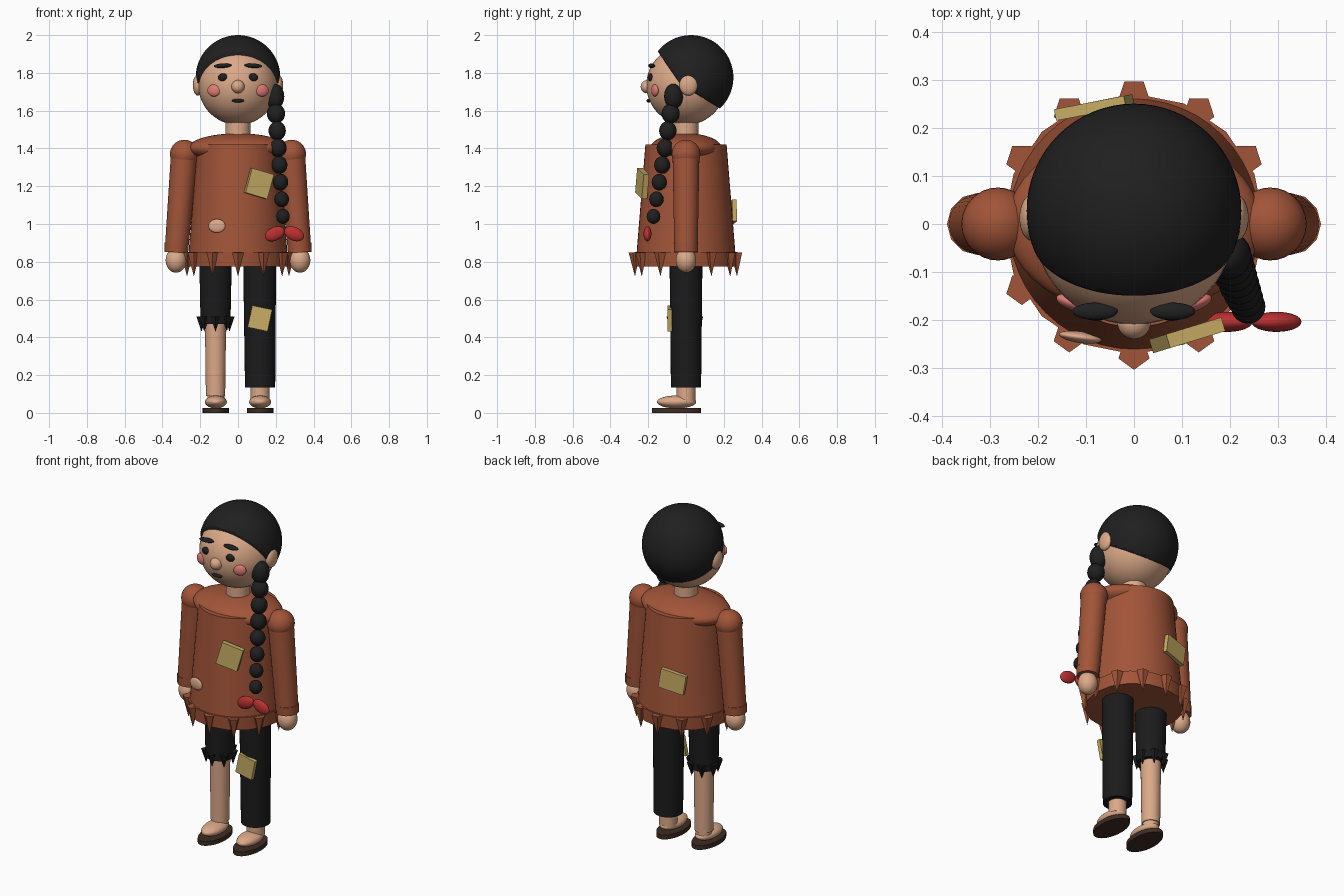
import bpy, bmesh
from math import radians, sin, cos, tau, sqrt
from mathutils import Vector

cube = bpy.data.objects.get("Cube")
if cube:
    bpy.data.objects.remove(cube, do_unlink=True)


def material(name, r, g, b):
    m = bpy.data.materials.new(name)
    m.use_nodes = True
    m.diffuse_color = (r, g, b, 1)
    bsdf = next(n for n in m.node_tree.nodes if n.type == 'BSDF_PRINCIPLED')
    bsdf.inputs["Base Color"].default_value = (r, g, b, 1)
    bsdf.inputs["Roughness"].default_value = 0.8
    return m


SKIN = material("skin", .72, .40, .25)
RUST = material("rust_cloth", .36, .09, .04)
BLACK = material("black_hair", .014, .014, .014)
DARK = material("dark_trousers", .011, .011, .011)
YELLOW = material("patch_yellow", .58, .42, .13)
RED = material("ribbon_red", .50, .03, .03)
PINK = material("cheek_pink", .75, .20, .17)
SOLE = material("sole_brown", .05, .026, .017)


def finish(name, mat):
    ob = bpy.context.object
    ob.name = name
    ob.data.name = name
    ob.data.materials.append(mat)
    bpy.ops.object.shade_smooth_by_angle(angle=radians(40))
    return ob


def ball(name, mat, loc, size, ry=0, rz=0, seg=32):
    bpy.ops.mesh.primitive_uv_sphere_add(segments=seg, ring_count=seg // 2, radius=1, location=loc,
                                         rotation=(0, radians(ry), radians(rz)))
    bpy.context.object.scale = size if isinstance(size, tuple) else (size,) * 3
    return finish(name, mat)


def tube(name, mat, low, high, r_low, r_high, sides=32):
    """Tapered cylinder between two points."""
    low, high = Vector(low), Vector(high)
    axis = high - low
    bpy.ops.mesh.primitive_cone_add(vertices=sides, radius1=r_low, radius2=r_high, depth=axis.length,
                                    location=(low + high) / 2)
    bpy.context.object.rotation_euler = axis.to_track_quat('Z', 'Y').to_euler()
    return finish(name, mat)


def patch(name, loc, size, ry, rz):
    bpy.ops.mesh.primitive_cube_add(size=1, location=loc, rotation=(0, radians(ry), radians(rz)))
    bpy.context.object.scale = size
    return finish(name, YELLOW)


def spike_ring(name, mat, centre, ring, top, tip, radius, count):
    """Hanging cones set around a circle."""
    for i in range(count):
        a = tau * i / count - tau / 4
        x, y = centre[0] + ring * cos(a), centre[1] + ring * sin(a)
        bpy.ops.mesh.primitive_cone_add(vertices=5, radius1=0, radius2=radius, depth=top - tip,
                                        location=(x, y, (top + tip) / 2), rotation=(0, 0, tau / 2))
        finish(f"{name}_{i + 1}", mat)


# Head and neck
ball("head", SKIN, (0, 0, 1.735), .21, seg=48)
tube("neck", SKIN, (0, 0, 1.40), (0, 0, 1.56), .066, .066)
ball("nose", SKIN, (0, -.205, 1.727), .035)
ball("mouth", BLACK, (0, -.197, 1.653), (.033, .012, .01))

# Hair cap, trimmed along the nape and the brow
hair = ball("hair_cap", BLACK, (0, .027, 1.776), .224, seg=64)
bm = bmesh.new()
bm.from_mesh(hair.data)
edge = (Vector((0, -.03, 1.74)) - hair.location) / .224
for slope in (.61, 1.45):
    bmesh.ops.bisect_plane(bm, geom=bm.verts[:] + bm.edges[:] + bm.faces[:], plane_co=edge,
                           plane_no=(0, slope, 1), clear_inner=True)
    bmesh.ops.holes_fill(bm, edges=[e for e in bm.edges if e.is_boundary], sides=0)
bm.to_mesh(hair.data)
bm.free()

# Ragged fringe
for i, (x, z) in enumerate(((-.13, 1.862), (-.07, 1.9), (.07, 1.9), (.13, 1.862))):
    y = -sqrt(.0441 - x * x - (z - 1.735) ** 2)
    tube(f"fringe_tuft_{i + 1}", BLACK, (x, y - .003, z - .03), (x * .95, y + .02, z + .03), .001, .02, 5)

for side, s in (("left", 1), ("right", -1)):
    # Face
    ball(f"{side}_ear", SKIN, (s * .213, .013, 1.735), (.026, .048, .055))
    ball(f"{side}_eye", BLACK, (s * .079, -.187, 1.776), (.027, .015, .021))
    ball(f"{side}_eyebrow", BLACK, (s * .081, -.182, 1.838), (.047, .018, .012), ry=s * 3)
    ball(f"{side}_cheek", PINK, (s * .127, -.165, 1.707), (.037, .016, .032), rz=s * 20)
    # Arm
    shoulder, wrist = Vector((s * .284, 0, 1.37)), Vector((s * .325, 0, .87))
    ball(f"{side}_shoulder", RUST, shoulder, .076)
    tube(f"{side}_sleeve", RUST, wrist, shoulder, .062, .071)
    tube(f"{side}_cuff", RUST, wrist + Vector((s * .002, 0, -.02)), wrist + Vector((0, 0, .03)), .063, .065, 12)
    ball(f"{side}_hand", SKIN, (s * .328, 0, .808), (.055, .054, .066))
    # Foot
    ball(f"{side}_foot", SKIN, (s * .117, -.05, .058), (.058, .104, .034))
    sole = tube(f"{side}_sole", SOLE, (s * .117, -.05, 0), (s * .117, -.05, .026), .07, .07)
    sole.scale.y = 1.86

# Jacket body, yoke and ragged hem
tube("jacket_body", RUST, (0, 0, .84), (0, 0, 1.42), .262, .215, 48)
ball("jacket_yoke", RUST, (0, 0, 1.40), (.265, .19, .08), seg=48)
tube("jacket_hem", RUST, (0, 0, .775), (0, 0, .852), .268, .272, 16)
spike_ring("hem_spike", RUST, (0, 0), .27, .85, .722, .034, 12)

# Patches and the hole in the jacket
patch("chest_patch", (.111, -.232, 1.214), (.125, .03, .135), 16, 17)
patch("back_patch", (-.083, .243, 1.06), (.15, .024, .115), -9, 11)
patch("knee_patch", (.116, -.086, .5), (.108, .024, .118), 12, 0)
ball("jacket_hole", SKIN, (-.112, -.236, .99), (.045, .012, .036), rz=-8)

# Whole left trouser leg
tube("left_trouser_leg", DARK, (.117, 0, .135), (.114, 0, .9), .08, .088)
tube("left_ankle", SKIN, (.117, 0, .06), (.117, 0, .2), .05, .05)

# Torn right trouser leg
tube("right_trouser_leg", DARK, (-.119, 0, .47), (-.119, 0, .9), .079, .088)
tube("right_shin", SKIN, (-.119, 0, .09), (-.119, 0, .55), .051, .057)
tube("right_ankle", SKIN, (-.117, 0, .05), (-.118, 0, .1), .045, .045)
spike_ring("torn_edge", DARK, (-.119, 0), .076, .51, .43, .028, 7)

# Braid of shrinking beads
start, end = Vector((.195, -.066, 1.675)), Vector((.238, -.172, 1.04))
for i in range(8):
    t = i / 7
    r = .05 - .014 * t
    ball(f"braid_bead_{i + 1}", BLACK, start.lerp(end, t), (r, r, .068 if i == 0 else r * 1.1), seg=24)

# Ribbon bow
for side, s in (("left", 1), ("right", -1)):
    ball(f"ribbon_{side}_loop", RED, (.246 + s * .051, -.204, .948), (.055, .021, .036), ry=s * 24)
